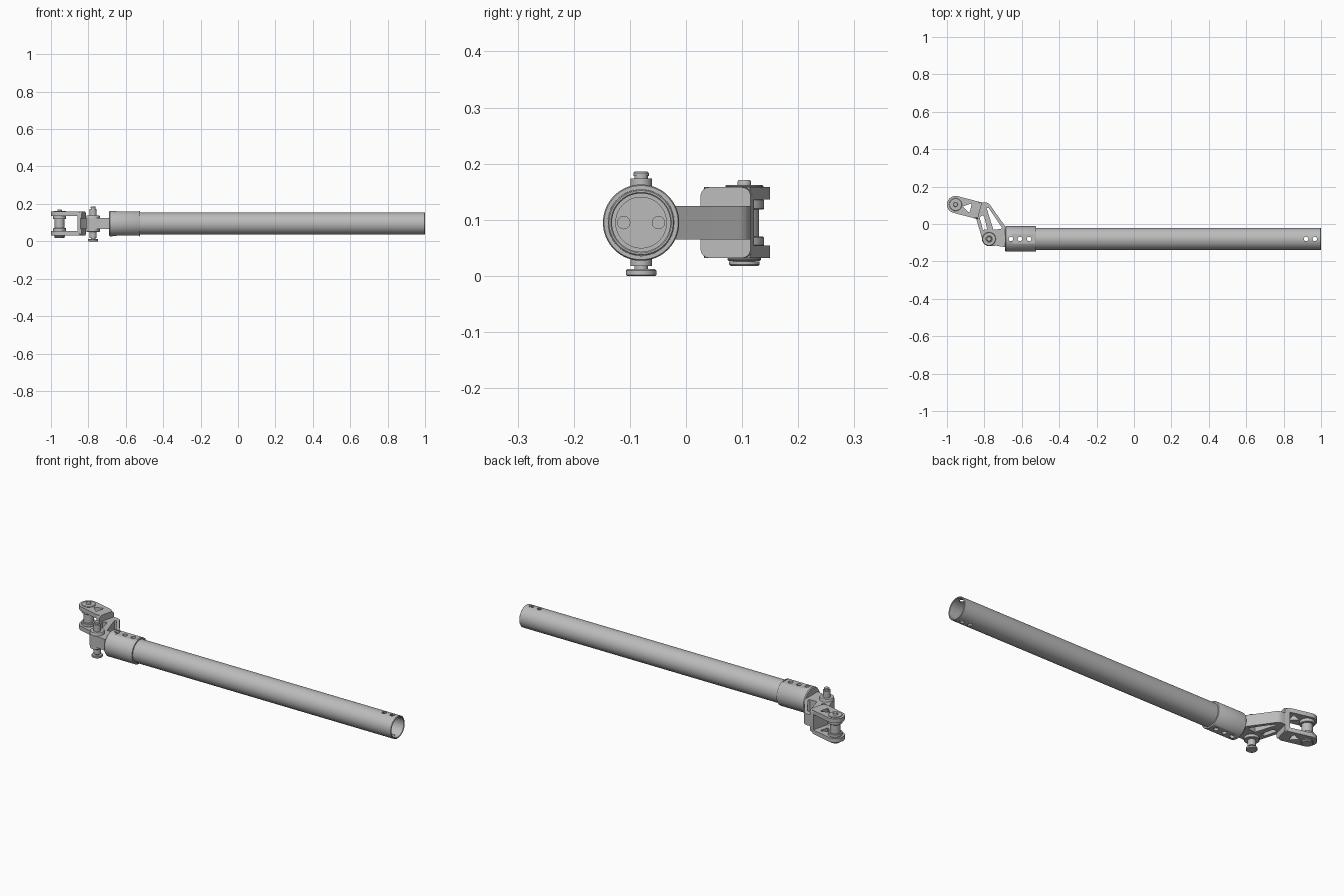
import bpy, bmesh
from math import sin, cos, pi, radians
from mathutils import Matrix, Vector

old = bpy.data.objects.get("Cube")
if old:
    bpy.data.objects.remove(old, do_unlink=True)

GREY = bpy.data.materials.new("machined_grey")
GREY.use_nodes = True
colour = (0.5, 0.5, 0.5, 1)
GREY.diffuse_color = colour
GREY.node_tree.nodes["Principled BSDF"].inputs["Base Color"].default_value = colour


def activate(ob):
    bpy.ops.object.select_all(action='DESELECT')
    ob.select_set(True)
    bpy.context.view_layer.objects.active = ob


def finish(ob):
    ob.data.materials.clear()
    ob.data.materials.append(GREY)
    activate(ob)
    bpy.ops.object.shade_smooth_by_angle(angle=radians(35))
    return ob


def arc(cx, cy, r, start, end, n=12):
    angles = [radians(start + (end - start) * i / n) for i in range(n + 1)]
    return [(cx + r * cos(a), cy + r * sin(a)) for a in angles]


def prism(name, outlines, low, high, matrix=Matrix()):
    """Filled outline with holes, extruded from low to high along local z."""
    cu = bpy.data.curves.new(name, 'CURVE')
    cu.dimensions = '2D'
    cu.fill_mode = 'BOTH'
    cu.extrude = (high - low) / 2
    for pts in outlines:
        sp = cu.splines.new('POLY')
        sp.points.add(len(pts) - 1)
        for p, (x, y) in zip(sp.points, pts):
            p.co = (x, y, 0, 1)
        sp.use_cyclic_u = True
    ob = bpy.data.objects.new(name, cu)
    bpy.context.collection.objects.link(ob)
    activate(ob)
    bpy.ops.object.convert(target='MESH')
    ob = bpy.context.object
    ob.data.transform(matrix @ Matrix.Translation((0, 0, (low + high) / 2)))
    return finish(ob)


def lathe(name, profile, place, hollow=False, n=48):
    """Turn (radius, height) points about local z; hollow joins last to first."""
    bm = bmesh.new()
    rings = [[bm.verts.new((r * cos(2 * pi * i / n), r * sin(2 * pi * i / n), z))
              for i in range(n)] for r, z in profile]
    pairs = list(zip(rings, rings[1:]))
    if hollow:
        pairs.append((rings[-1], rings[0]))
    else:
        bm.faces.new(rings[0])
        bm.faces.new(rings[-1])
    for a, b in pairs:
        for i in range(n):
            j = (i + 1) % n
            bm.faces.new((a[i], a[j], b[j], b[i]))
    bmesh.ops.recalc_face_normals(bm, faces=bm.faces)
    me = bpy.data.meshes.new(name)
    bm.to_mesh(me)
    bm.free()
    me.transform(place)
    ob = bpy.data.objects.new(name, me)
    bpy.context.collection.objects.link(ob)
    return finish(ob)


def cut(ob, cutters):
    for c in cutters:
        mod = ob.modifiers.new("cut", 'BOOLEAN')
        mod.operation = 'DIFFERENCE'
        mod.solver = 'EXACT'
        mod.object = c
        activate(ob)
        bpy.ops.object.modifier_apply(modifier=mod.name)
        bpy.data.objects.remove(c, do_unlink=True)
    finish(ob)


def box(centre, size):
    bpy.ops.mesh.primitive_cube_add(size=1, location=centre)
    ob = bpy.context.object
    ob.scale = size
    ob.hide_render = True
    bpy.ops.object.transform_apply(location=True, scale=True)
    return ob


def drill(x, r=0.012):
    return lathe("drill", [(r, -0.1), (r, 0.1)], Matrix.Translation((x, AY, AZ)), n=24)


AY, AZ = -0.08, 0.095
along_x = Matrix.Translation((0, AY, AZ)) @ Matrix.Rotation(pi / 2, 4, 'Y')
sleeve_holes = (-0.658, -0.61, -0.561)

# Long hollow tube, drilled at the open end
tube = lathe("tube", [(0.059, -0.675), (0.059, 0.998), (0.057, 1.0), (0.054, 1.0),
                      (0.052, 0.998), (0.052, -0.675)], along_x, hollow=True, n=64)
cut(tube, [drill(x) for x in sleeve_holes + (0.92, 0.967)])

# Sleeve cup with a closed end, flats and cross holes
sleeve = lathe("sleeve", [(0.064, -0.69), (0.068, -0.685), (0.068, -0.527), (0.066, -0.524),
                          (0.0592, -0.524), (0.0592, -0.676), (0.046, -0.676),
                          (0.046, -0.67)], along_x, n=64)
flats = [box((-0.59, AY, AZ + s * 0.073), (0.12, 0.1, 0.02)) for s in (-1, 1)]
pockets = []
for s in (-1, 1):
    place = Matrix.Translation((-0.67, AY + s * 0.031, AZ)) @ Matrix.Rotation(pi / 2, 4, 'Y')
    pockets.append(lathe("pocket", [(0.011, -0.006), (0.011, 0.01)], place, n=24))
cut(sleeve, flats + [drill(x) for x in sleeve_holes] + pockets)

# Open truss arm between the sleeve and the fork
PX = -0.775
arm_outline = ([(-0.845, 0.034)] + arc(PX, AY, 0.038, 175, 270)
               + [(-0.735, -0.116), (-0.685, -0.125), (-0.685, -0.018),
                  (-0.765, 0.095), (-0.772, 0.106), (-0.79, 0.115), (-0.825, 0.114)])
long_window = [(-0.788, 0.085), (-0.777, 0.086), (-0.706, -0.02), (-0.712, -0.027),
               (-0.752, -0.03)]
short_window = [(-0.825, 0.034), (-0.812, 0.046), (-0.801, 0.04), (-0.785, -0.028),
                (-0.808, -0.032)]
prism("truss_arm", [arm_outline, long_window, short_window], 0.065, 0.125)

# Pivot boss and its headed pin
pivot = Matrix.Translation((PX, AY, 0))
lathe("pivot_boss", [(0.034, 0.05), (0.036, 0.052), (0.036, 0.136), (0.034, 0.139)], pivot)
lathe("pivot_pin", [(0.025, 0), (0.027, 0.002), (0.027, 0.01), (0.025, 0.012), (0.012, 0.012),
                    (0.012, 0.018), (0.019, 0.018), (0.019, 0.05), (0.019, 0.174),
                    (0.012, 0.174), (0.012, 0.178), (0.014, 0.178), (0.014, 0.183),
                    (0.011, 0.186)], pivot)

# Fork: two plates with a triangular window, joined by a rounded web
fork = Matrix.Translation((-0.954, 0.104, 0)) @ Matrix.Rotation(radians(-14.5), 4, 'Z')
HW = 0.046
plate = (arc(0, 0, HW, 90, 270, 24)
         + [(0.11, -HW), (0.122, -0.042), (0.128, -0.032),
            (0.128, 0.032), (0.122, 0.042), (0.11, HW)])
window = [(0.04, 0), (0.078, 0.025), (0.083, 0.02), (0.083, -0.02), (0.078, -0.022)]
for name, low, high in (("fork_plate_top", 0.136, 0.158), ("fork_plate_bottom", 0.032, 0.054)):
    prism(name, [plate, window], low, high, fork)
R = 0.016
web = []
for sx, sy, a in ((1, 1, 0), (-1, 1, 90), (-1, -1, 180), (1, -1, 270)):
    web += arc(sx * (HW - R), AZ + sy * (0.063 - R), R, a, a + 90, 6)
axes = Matrix((Vector((0, 0, 1)), Vector((1, 0, 0)), Vector((0, 1, 0)))).to_4x4()
prism("fork_web", [web], 0.11, 0.134, fork @ axes)

# Fork pin with washers and inner collars
lathe("fork_pin", [(0.025, 0.018), (0.027, 0.02), (0.027, 0.026), (0.02, 0.026), (0.02, 0.06),
                   (0.02, 0.16), (0.012, 0.162), (0.012, 0.168), (0.01, 0.171)], fork)
for name, r, low, high in (("washer_bottom", 0.03, 0.027, 0.033),
                           ("washer_top", 0.034, 0.157, 0.162),
                           ("collar_bottom", 0.035, 0.053, 0.07),
                           ("collar_top", 0.035, 0.118, 0.137),
                           ("spool", 0.026, 0.065, 0.125)):
    lathe(name, [(r - 0.002, low), (r, low + 0.002), (r, high - 0.002), (r - 0.002, high)], fork)
